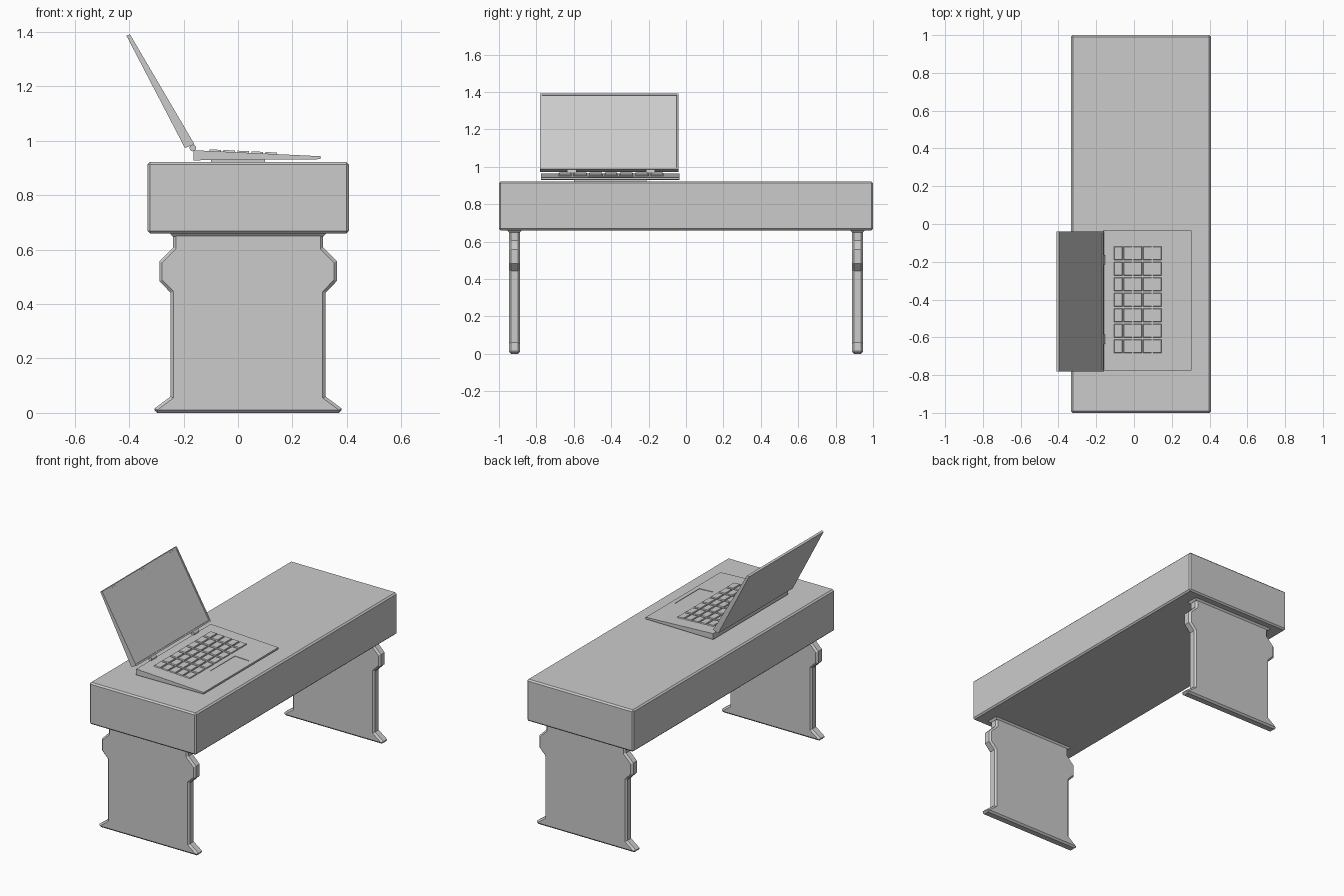
import bpy, bmesh, math
from mathutils import Vector, Matrix

if "Cube" in bpy.data.objects:
    bpy.data.objects.remove(bpy.data.objects["Cube"])


def finish(name, bm):
    bmesh.ops.recalc_face_normals(bm, faces=bm.faces)
    mesh = bpy.data.meshes.new(name)
    bm.to_mesh(mesh)
    bm.free()
    obj = bpy.data.objects.new(name, mesh)
    bpy.context.collection.objects.link(obj)
    return obj


def prism_bm(pts, y0, y1):
    """Extrude an x/z outline along y."""
    bm = bmesh.new()
    face = bm.faces.new([bm.verts.new((x, y0, z)) for x, z in pts])
    ext = bmesh.ops.extrude_face_region(bm, geom=[face])["geom"]
    verts = [g for g in ext if isinstance(g, bmesh.types.BMVert)]
    bmesh.ops.translate(bm, vec=(0, y1 - y0, 0), verts=verts)
    bmesh.ops.recalc_face_normals(bm, faces=bm.faces)
    return bm


def box(name, x0, x1, y0, y1, z0, z1):
    return finish(name, prism_bm([(x0, z0), (x1, z0), (x1, z1), (x0, z1)], y0, y1))


def bevel(obj, width, angle=30, segments=1):
    mod = obj.modifiers.new("bevel", "BEVEL")
    mod.width = width
    mod.segments = segments
    mod.limit_method = 'ANGLE'
    mod.angle_limit = math.radians(angle)


# Thick table top
bevel(box("table_top", -0.333, 0.407, -1, 1, 0.66, 0.922), 0.009)

# Slab legs: half-width / height outline mirrored about the table centre line
CX = 0.037
half = [(0.344, 0), (0.344, 0.016), (0.285, 0.06), (0.285, 0.442), (0.326, 0.484),
        (0.326, 0.557), (0.276, 0.607), (0.276, 0.662)]
outline = [(CX + w, z) for w, z in half] + [(CX - w, z) for w, z in reversed(half)]
for side, label in ((-1, "left"), (1, "right")):
    y = side * 0.917
    leg = finish(label + "_leg", prism_bm(outline, y - 0.029, y + 0.029))
    bevel(leg, 0.012, 60)
    # Flared collar under the top
    bm = bmesh.new()
    bmesh.ops.create_cube(bm, size=1)
    for v in bm.verts:
        grow = 0.012 if v.co.z > 0 else 0
        v.co = (CX + math.copysign(0.277 + grow, v.co.x),
                y + math.copysign(0.028 + grow, v.co.y), 0.662 if v.co.z > 0 else 0.648)
    finish(label + "_leg_collar", bm)

# Laptop base: wedge, thicker at the hinge
Y0, Y1 = -0.775, -0.035
SLOPE = -0.022 / 0.468


def deck_z(x):
    return 0.965 + (x + 0.164) * SLOPE


base = finish("laptop_base", prism_bm(
    [(-0.164, 0.928), (0.304, 0.932), (0.304, deck_z(0.304)), (-0.164, 0.965)], Y0, Y1))
box("laptop_bottom_pad", -0.1, 0.1, -0.6, -0.21, 0.921, 0.931)

# Shallow trackpad recess
tilt = Matrix.Rotation(math.atan(-SLOPE), 4, 'Y')
bm = bmesh.new()
bmesh.ops.create_cube(bm, size=1, matrix=Matrix.Translation((0.225, -0.402, deck_z(0.225)))
                      @ tilt @ Matrix.Diagonal((0.1, 0.245, 0.006, 1)))
cutter = finish("trackpad_cutter", bm)
cutter.hide_render = True
cutter.hide_viewport = True
cut = base.modifiers.new("trackpad", "BOOLEAN")
cut.object = cutter
cut.operation = 'DIFFERENCE'
cut.solver = 'EXACT'

# Keyboard: 5 x 7 tapered keys following the deck slope
bm = bmesh.new()
for i in range(5):
    for j in range(7):
        x = -0.084 + i * 0.0515
        y = -0.647 + j * 0.082
        key = bmesh.ops.create_cube(bm, size=1)["verts"]
        for v in key:
            s = 0.86 if v.co.z > 0 else 1
            v.co = Vector((v.co.x * 0.048 * s, v.co.y * 0.077 * s, v.co.z * 0.012))
        bmesh.ops.transform(bm, matrix=Matrix.Translation((x, y, deck_z(x))) @ tilt, verts=key)
finish("keyboard_keys", bm)

# Lid: tapered slab with a recessed screen
bm = prism_bm([(-0.195, 0.973), (-0.160, 0.987), (-0.397, 1.391), (-0.410, 1.386)], -0.78, -0.04)
bm.normal_update()
screen = max(bm.faces, key=lambda f: f.normal.dot(Vector((0.86, 0, 0.5))))
bmesh.ops.inset_individual(bm, faces=[screen], thickness=0.013)
bmesh.ops.inset_individual(bm, faces=[screen], thickness=0.001, depth=-0.004)
finish("laptop_lid", bm)

# Hinges
for n, y in enumerate((-0.61, -0.19)):
    bpy.ops.mesh.primitive_cylinder_add(vertices=16, radius=0.012, depth=0.05,
                                        location=(-0.166, y, 0.973),
                                        rotation=(math.pi / 2, 0, 0))
    bpy.context.object.name = "hinge_%d" % (n + 1)
    bpy.ops.object.shade_smooth_by_angle()
